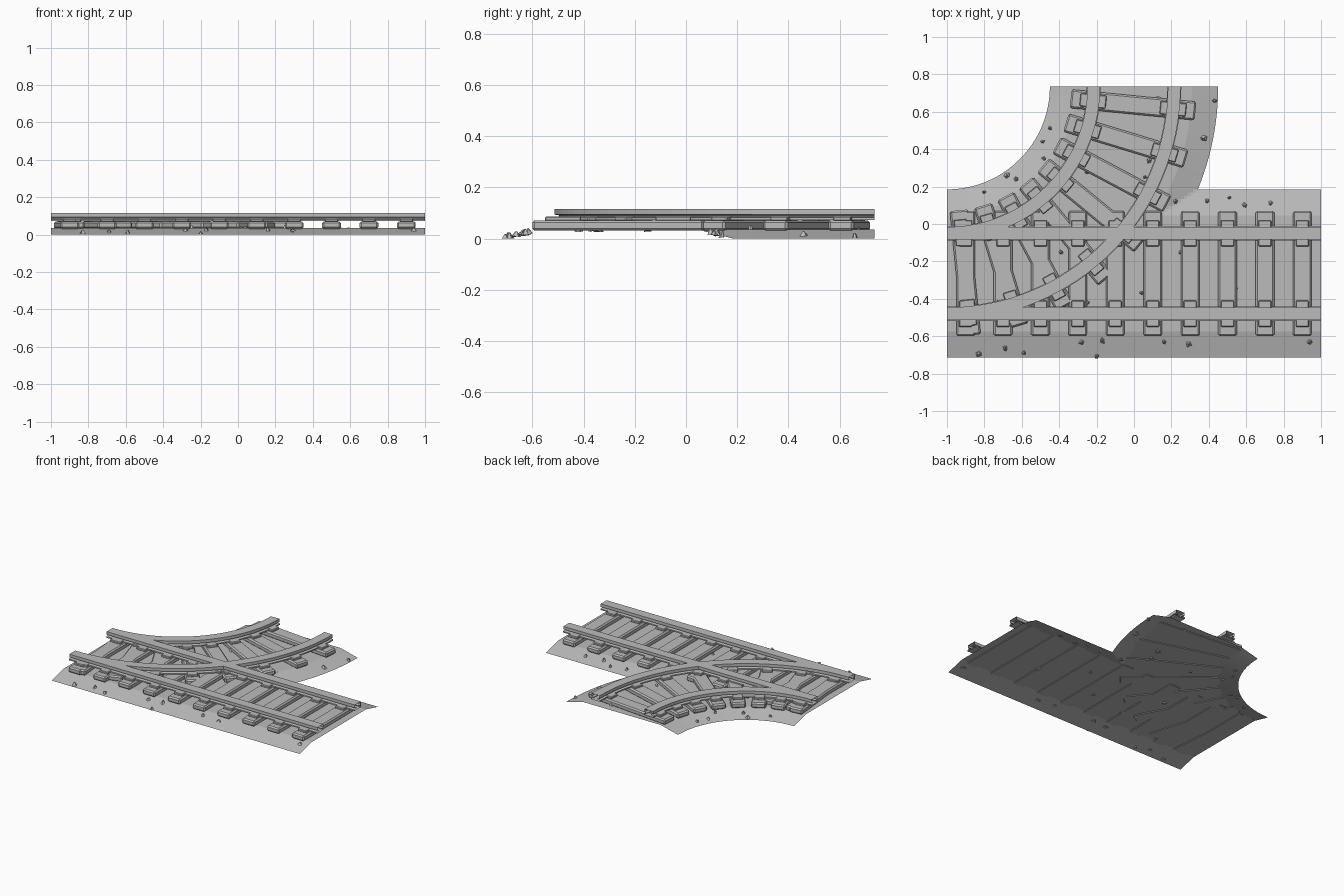
import bpy, bmesh, math, random
from mathutils import Matrix, Vector

random.seed(4)
scene_cube = bpy.data.objects.get("Cube")
if scene_cube:
    bpy.data.objects.remove(scene_cube, do_unlink=True)

grey = bpy.data.materials.new("plain grey")
grey.use_nodes = True
tone = (0.5, 0.5, 0.5, 1)
grey.diffuse_color = tone
grey.node_tree.nodes["Principled BSDF"].inputs["Base Color"].default_value = tone

# Track layout: a straight line along x and a quarter turn from left end to back
AXIS_Y = -0.265
TURN = Vector((-1, 0.735, 0))
RADIUS = 1.0
GAUGE = 0.215
BED_HALF, BED_FLAT, BED_TOP = 0.45, 0.31, 0.035


def add_object(name, mesh):
    obj = bpy.data.objects.new(name, mesh)
    bpy.context.collection.objects.link(obj)
    return obj


def finish(name, bm):
    bmesh.ops.remove_doubles(bm, verts=bm.verts, dist=1e-5)
    bmesh.ops.recalc_face_normals(bm, faces=bm.faces)
    mesh = bpy.data.meshes.new(name)
    bm.to_mesh(mesh)
    bm.free()
    mesh.materials.append(grey)
    return add_object(name, mesh)


def skin(bm, rows, closed=False):
    """Join rows of points with quads."""
    rows = [[bm.verts.new(p) for p in row] for row in rows]
    for a, b in zip(rows, rows[1:]):
        count = len(a)
        for i in range(count if closed else count - 1):
            j = (i + 1) % count
            bm.faces.new((a[i], a[j], b[j], b[i]))


def on_straight(t, offset, z):
    return Vector((2 * t - 1, AXIS_Y + offset, z))


def on_curve(t, offset, z):
    a = (t - 1) * math.pi / 2
    r = RADIUS - offset
    return TURN + Vector((r * math.cos(a), r * math.sin(a), z))


def bed_height(p):
    """Height of the joined ballast beds at a point."""
    flat = Vector((p.x, p.y, 0))
    distances = (abs(p.y - AXIS_Y), abs((flat - TURN).length - RADIUS))
    fall = (BED_HALF - min(distances)) / (BED_HALF - BED_FLAT)
    return BED_TOP * max(0, min(1, fall))


# Ballast beds: thin sheets with sloping shoulders
def ballast(name, path, steps, trim=False):
    shoulder = [BED_FLAT + (BED_HALF - BED_FLAT) * i / 8 for i in range(9)]
    across = [-s for s in reversed(shoulder)] + shoulder
    bm = bmesh.new()
    skin(bm, [[path(i / steps, o, 0) for o in across] for i in range(steps + 1)])
    if trim:
        bmesh.ops.bisect_plane(bm, geom=bm.verts[:] + bm.edges[:] + bm.faces[:],
                               plane_co=(0, AXIS_Y + BED_HALF, 0),
                               plane_no=(0, 1, 0), clear_inner=True)
    for v in bm.verts:
        v.co.z = bed_height(v.co)
    obj = finish(name, bm)
    if sum(p.normal.z for p in obj.data.polygons) < 0:
        obj.data.flip_normals()


ballast("straight_ballast", on_straight, 120)
ballast("branch_ballast", on_curve, 48, trim=True)

# Rails: foot, web and head, open at the ends
half = [(0.038, 0.073), (0.038, 0.082), (0.016, 0.087),
        (0.016, 0.091), (0.034, 0.094), (0.034, 0.116)]
section = half + [(-o, z) for o, z in reversed(half)]


def rail(name, path, side, steps):
    bm = bmesh.new()
    rows = [[path(i / steps, side * GAUGE + o, z) for o, z in section]
            for i in range(steps + 1)]
    skin(bm, rows, closed=True)
    finish(name, bm)


for side, word in ((1, "back"), (-1, "front")):
    rail(f"straight_{word}_rail", on_straight, side, 1)
for side, word in ((1, "inner"), (-1, "outer")):
    rail(f"branch_{word}_rail", on_curve, side, 32)


# Sleeper: chamfered beam with a fastening plate below each rail
def add_block(bm, y, size, z, chamfer):
    part = bmesh.new()
    bmesh.ops.create_cube(part, size=1, matrix=Matrix.Translation((0, y, z))
                          @ Matrix.Diagonal((*size, 1)))
    bmesh.ops.bevel(part, geom=part.edges[:], offset=chamfer, segments=1,
                    affect='EDGES')
    temp = bpy.data.meshes.new("block")
    part.to_mesh(temp)
    part.free()
    bm.from_mesh(temp)
    bpy.data.meshes.remove(temp)


bm = bmesh.new()
add_block(bm, 0, (0.1, 0.67, 0.04), 0.051, 0.009)
for side in (-1, 1):
    add_block(bm, side * GAUGE, (0.07, 0.14, 0.018), 0.077, 0.004)
first = finish("straight_sleeper", bm)
sleeper_mesh = first.data
COUNT = 10
for i in range(COUNT):
    obj = first if i == 0 else add_object("straight_sleeper", sleeper_mesh)
    obj.location = on_straight((i + 0.5) / COUNT, 0, 0)
COUNT = 8
for i in range(COUNT):
    t = (i + 0.5) / COUNT
    obj = add_object("branch_sleeper", sleeper_mesh)
    obj.location = on_curve(t, 0, 0)
    obj.rotation_euler.z = t * math.pi / 2

# Loose stones on the ballast
stones = [(-.8, .17), (-.68, .26), (-.63, .24), (-.48, .35), (-.49, .44),
          (-.45, .51), (.13, .67), (.43, .66), (.37, .46), (.08, .34),
          (.06, .25), (-.25, .28), (.22, .12), (.39, .12), (.51, .14),
          (.59, .1), (.73, .11), (-.39, -.15), (.25, -.15), (.04, -.37),
          (.54, -.34), (-.25, -.42), (-.83, -.69), (-.69, -.66),
          (-.59, -.69), (-.28, -.63), (-.17, -.62), (-.2, -.705),
          (.16, -.63), (.29, -.64), (.94, -.63)]
bm = bmesh.new()
for x, y in stones:
    p = Vector((x, y, 0))
    p.z = bed_height(p) + 0.004
    turn = Matrix.Rotation(random.uniform(0, math.pi), 4, 'Z')
    made = bmesh.ops.create_cone(
        bm, cap_ends=True, segments=5, radius1=random.uniform(0.013, 0.022),
        radius2=0.004, depth=0.02, matrix=Matrix.Translation(p) @ turn)
    for v in made["verts"]:
        v.co += Vector([random.uniform(-0.004, 0.004) for _ in range(3)])
        v.co.z = max(v.co.z, 0)
finish("loose_stones", bm)
